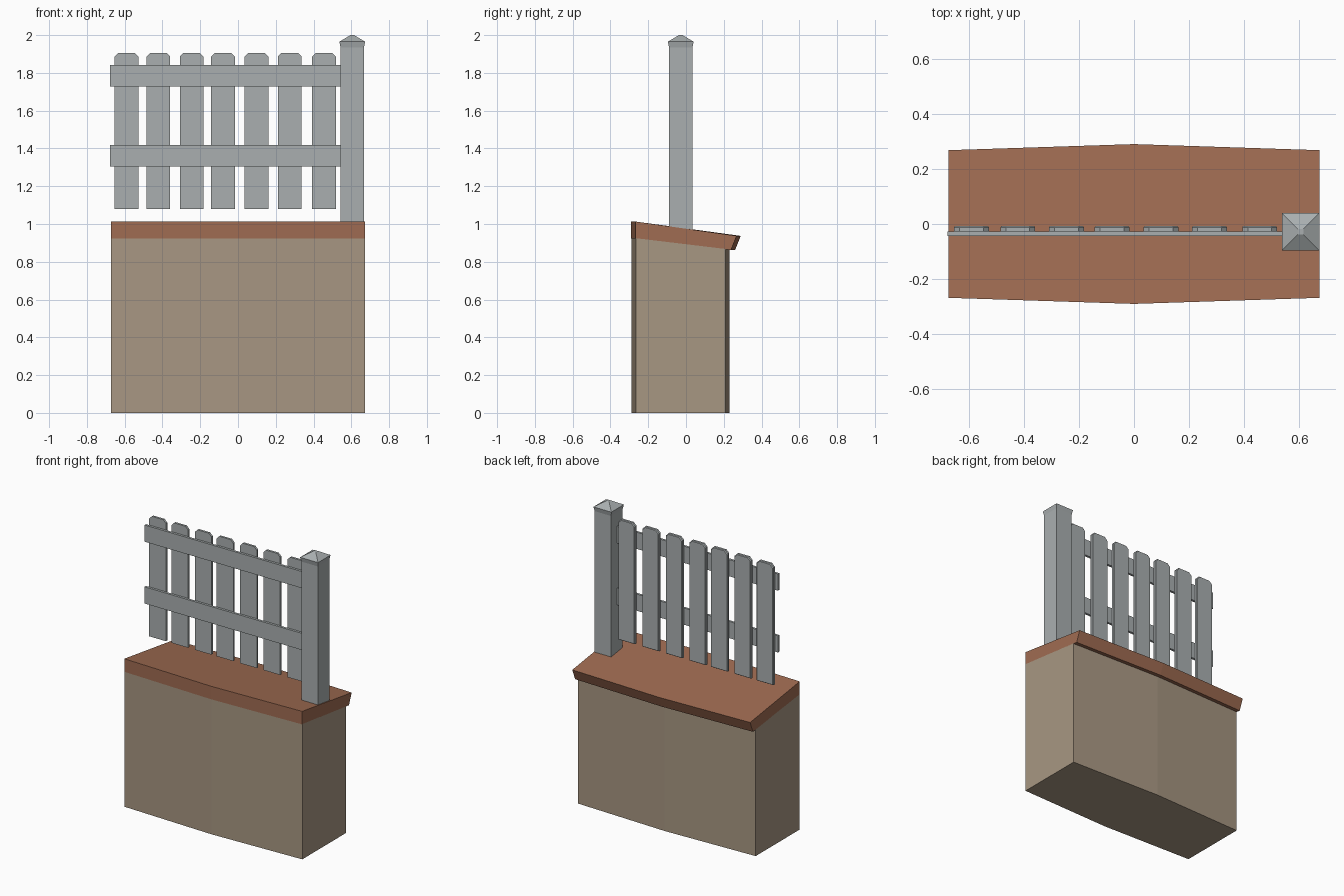
import bpy, bmesh

if "Cube" in bpy.data.objects:
    bpy.data.objects.remove(bpy.data.objects["Cube"])

def material(name, rgb):
    m = bpy.data.materials.new(name)
    m.diffuse_color = (*rgb, 1)
    m.use_nodes = True
    m.node_tree.nodes["Principled BSDF"].inputs["Base Color"].default_value = m.diffuse_color
    return m

STONE = material("tan stone", (0.39, 0.31, 0.225))
BRICK = material("terracotta", (0.35, 0.15, 0.085))
WOOD = material("grey paint", (0.40, 0.43, 0.435))

def loft(name, rings, mat):
    """Skin equal-length rings of points and cap both ends."""
    bm = bmesh.new()
    vs = [[bm.verts.new(p) for p in r] for r in rings]
    n = len(rings[0])
    for a, b in zip(vs, vs[1:]):
        for i in range(n):
            j = (i + 1) % n
            bm.faces.new((a[i], a[j], b[j], b[i]))
    bm.faces.new(vs[0])
    bm.faces.new(vs[-1])
    bmesh.ops.recalc_face_normals(bm, faces=bm.faces)
    me = bpy.data.meshes.new(name)
    bm.to_mesh(me)
    bm.free()
    me.materials.append(mat)
    ob = bpy.data.objects.new(name, me)
    bpy.context.collection.objects.link(ob)
    return ob

def bowed(name, profile, mat):
    """Sweep a (y, z) profile along the wall: bulges at the front, bows in at the back ends."""
    def ring(x, s):
        return [(x, y - s if y > 0 else y + s, z) for y, z in profile]
    loft(name, [ring(-0.673, 0.022), ring(0, 0), ring(0.673, 0.022)], mat)

def box(name, x0, x1, y0, y1, z0, z1, mat):
    loft(name, [[(x0, y0, z), (x1, y0, z), (x1, y1, z), (x0, y1, z)] for z in (z0, z1)], mat)

# Wall and sloping coping
bowed("wall", [(-0.288, 0), (0.23, 0), (0.23, 0.868), (-0.288, 0.925)], STONE)
bowed("coping", [(-0.29, 0.924), (0.26, 0.862), (0.29, 0.937), (-0.29, 1.013)], BRICK)

# Post with pyramid cap
PX, PY = 0.605, -0.028
box("post", PX - 0.062, PX + 0.062, PY - 0.062, PY + 0.062, 0.95, 1.945, WOOD)
loft("post_cap", [[(PX + sx * h, PY + sy * h, z) for sx, sy in ((-1, -1), (1, -1), (1, 1), (-1, 1))]
                  for h, z in ((0.062, 1.935), (0.068, 1.965), (0.01, 2.0))], WOOD)

# Rails
for name, z0, z1 in (("lower_rail", 1.304, 1.418), ("upper_rail", 1.727, 1.841)):
    box(name, -0.677, 0.545, -0.043, -0.027, z0, z1, WOOD)

# Pickets with clipped top corners and a chamfered back
W, C = 0.063, 0.02
for i, x in enumerate((-0.59, -0.422, -0.245, -0.08, 0.098, 0.274, 0.456)):
    def outline(y, d):
        w, top = W - d, 1.906 - d
        return [(x - w, y, 1.08 + d), (x + w, y, 1.08 + d), (x + w, y, top - C),
                (x + w - C, y, top), (x - w + C, y, top), (x - w, y, top - C)]
    loft(f"picket_{i + 1}", [outline(-0.027, 0), outline(-0.012, 0), outline(-0.007, 0.004)], WOOD)
